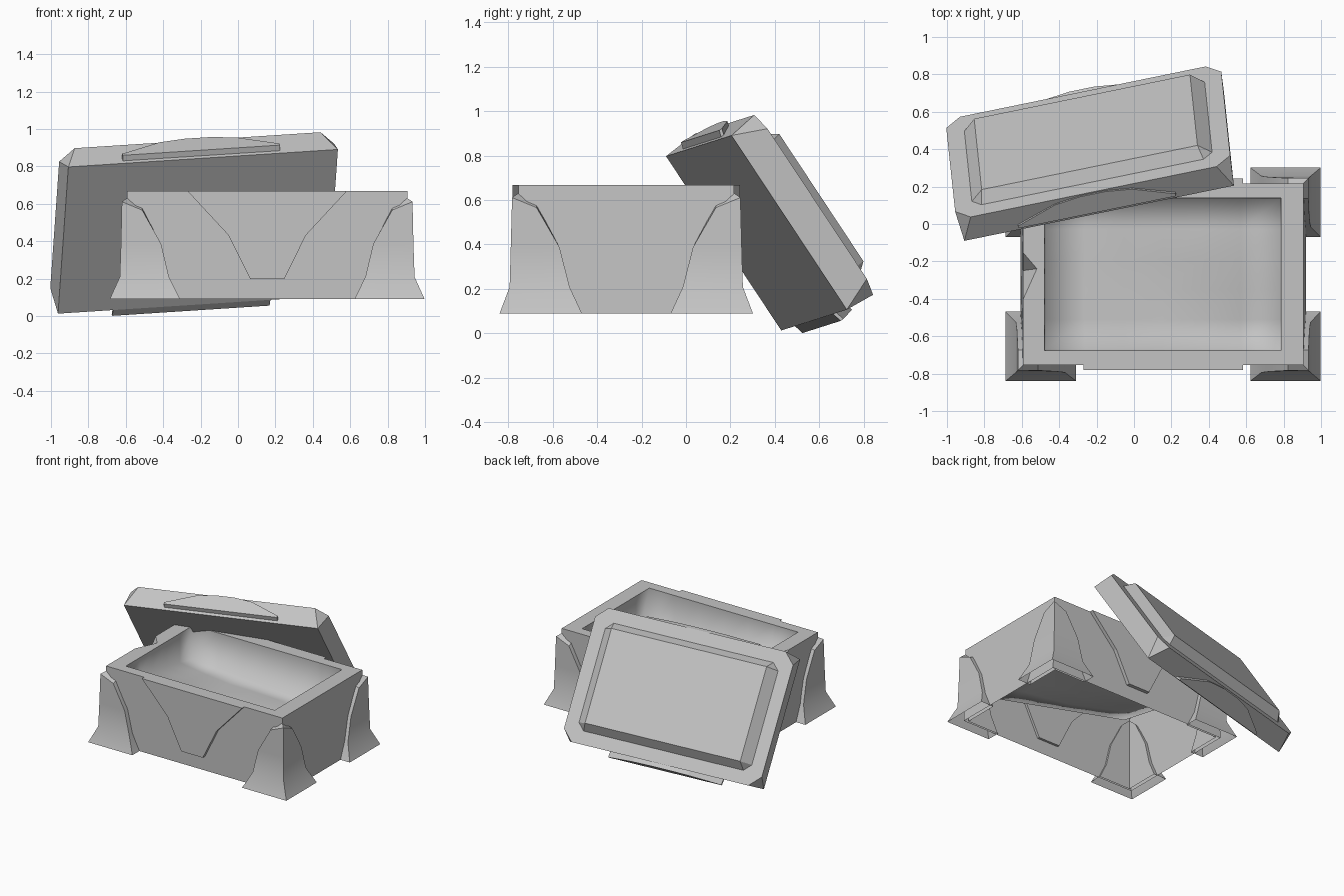
import bpy, bmesh, math
from mathutils import Vector, Matrix

old = bpy.data.objects.get("Cube")
if old:
    bpy.data.objects.remove(old)

grey = bpy.data.materials.new("stone_grey")
grey.use_nodes = True
COLOUR = (0.55, 0.55, 0.55, 1)
grey.diffuse_color = COLOUR
grey.node_tree.nodes["Principled BSDF"].inputs["Base Color"].default_value = COLOUR

CENTRE = Vector((0.156, -0.269, -0.004))
WX, WY = 0.749, 0.485          # half size of the box walls
LOW, TOP = 0.094, 0.672


def finish(name, bm, matrix=None, smooth=0, fix=True):
    if fix:
        bmesh.ops.recalc_face_normals(bm, faces=bm.faces)
    mesh = bpy.data.meshes.new(name)
    bm.to_mesh(mesh)
    bm.free()
    mesh.materials.append(grey)
    ob = bpy.data.objects.new(name, mesh)
    bpy.context.scene.collection.objects.link(ob)
    ob.matrix_world = matrix or Matrix.Translation(CENTRE)
    if smooth:
        bpy.ops.object.select_all(action='DESELECT')
        ob.select_set(True)
        bpy.context.view_layer.objects.active = ob
        bpy.ops.object.shade_smooth_by_angle(angle=math.radians(smooth))


def bridge(bm, a, b):
    n = len(a)
    for i in range(n):
        bm.faces.new((a[i], a[(i + 1) % n], b[(i + 1) % n], b[i]))


def ring(bm, pts):
    return [bm.verts.new(p) for p in pts]


def rect(x0, x1, y0, y1, z):
    return [(x0, y0, z), (x1, y0, z), (x1, y1, z), (x0, y1, z)]


def octagon(x0, x1, y0, y1, z, c):
    # starts with the two points of the first corner, and so on round
    return [(x0, y0 + c, z), (x0 + c, y0, z), (x1 - c, y0, z), (x1, y0 + c, z),
            (x1, y1 - c, z), (x1 - c, y1, z), (x0 + c, y1, z), (x0, y1 - c, z)]


def prism(bm, pts, offset):
    a = ring(bm, pts)
    b = ring(bm, [Vector(p) + Vector(offset) for p in pts])
    bridge(bm, a, b)
    bm.faces.new(a)
    bm.faces.new(b)


# --- Box walls with rim and a chipped notch in the right-hand end
IX0, IX1, IY0, IY1 = -0.635, 0.63, -0.408, 0.408
bm = bmesh.new()
bottom = ring(bm, rect(-WX - 0.014, WX + 0.014, -WY, WY, LOW))
top = ring(bm, rect(-WX, WX, -WY, WY, TOP))
inner = ring(bm, rect(IX0, IX1, IY0, IY1, TOP))
for i in range(3):
    bm.faces.new((bottom[i], bottom[i + 1], top[i + 1], top[i]))
    bm.faces.new((top[i], top[i + 1], inner[i + 1], inner[i]))
notch_a, notch_b, tip, dip = ring(bm, [(-WX, 0.116, TOP), (-WX, -0.134, TOP),
                                       (-0.675, 0.03, TOP), (-WX, 0.02, 0.56)])
bm.faces.new((bottom[3], bottom[0], top[0], notch_b, dip, notch_a, top[3]))
bm.faces.new((top[3], notch_a, tip, notch_b, top[0], inner[0], inner[3]))
bm.faces.new((notch_a, dip, tip))
bm.faces.new((tip, dip, notch_b))
finish("box_walls", bm)


# --- Inner lining: upright sides running softly into a slanting, uneven floor
def floor_z(u, v):
    front = 0.58 + (0.30 - 0.58) * u
    back = 0.42 + (0.34 - 0.42) * u
    bump = 0.04 * math.sin(math.pi * u) * math.sin(math.pi * v) * math.cos(5 * u + 3 * v)
    return front * (1 - v) + back * v + bump


bm = bmesh.new()
NU, NV, INSET = 6, 5, 0.006
grid = [[bm.verts.new((IX0 + INSET + (IX1 - IX0 - 2 * INSET) * i / NU,
                       IY0 + INSET + (IY1 - IY0 - 2 * INSET) * j / NV,
                       floor_z(i / NU, j / NV))) for j in range(NV + 1)]
        for i in range(NU + 1)]
for i in range(NU):
    for j in range(NV):
        bm.faces.new((grid[i][j], grid[i + 1][j], grid[i + 1][j + 1], grid[i][j + 1]))
border = ([grid[i][0] for i in range(NU)] + [grid[NU][j] for j in range(NV)]
          + [grid[i][NV] for i in range(NU, 0, -1)] + [grid[0][j] for j in range(NV, 0, -1)])
edge = ring(bm, [(IX0 + (IX1 - IX0) * (b.co.x - IX0 - INSET) / (IX1 - IX0 - 2 * INSET),
                  IY0 + (IY1 - IY0) * (b.co.y - IY0 - INSET) / (IY1 - IY0 - 2 * INSET),
                  TOP) for b in border])
bridge(bm, edge, border)
finish("box_lining", bm, smooth=180, fix=False)

# --- Flared corner legs: height, outer x, outer y, inner edge x, inner edge y
LEVELS = [(0.57, 0.777, 0.514, 0.668, 0.404), (0.39, 0.782, 0.52, 0.567, 0.30),
          (0.213, 0.788, 0.525, 0.525, 0.255), (LOW, 0.842, 0.57, 0.466, 0.20)]
for sx, side in ((-1, "right"), (1, "left")):
    for sy, end in ((-1, "front"), (1, "back")):
        bm = bmesh.new()
        rings = []
        for k, (z, ox, oy, ax, ay) in enumerate(LEVELS):
            cx, cy = WX - 0.015, WY - 0.015
            section = [(ox, oy), (ax, oy), (ax, cy), (cx, cy), (cx, ay), (ox, ay)]
            # the top slopes up to the box corner and bevels inward
            rise = (0.045, 0, 0.015, 0.075, 0.015, 0) if k == 0 else (0,) * 6
            rings.append(ring(bm, [(x * sx, y * sy, z + r)
                                   for (x, y), r in zip(section, rise)]))
        for a, b in zip(rings, rings[1:]):
            bridge(bm, a, b)
        crown = rings[0]
        bm.faces.new((crown[0], crown[1], crown[2], crown[3]))
        bm.faces.new((crown[0], crown[3], crown[4], crown[5]))
        finish(f"{end}_{side}_leg", bm, smooth=38)

# --- Tapered plates on the front and back walls
HALF = [(0.426, TOP), (0.208, 0.437), (0.091, 0.202)]
PLATE = HALF + [(-x, z) for x, z in reversed(HALF)]
for sy, end in ((-1, "front"), (1, "back")):
    bm = bmesh.new()
    prism(bm, [(x, sy * 0.512, z) for x, z in PLATE], (0, -sy * 0.045, 0))
    finish(f"{end}_plate", bm)

# --- Lid leaning on the back: local x along, y down the slope, z outward
LEN, WID, THICK = 1.474, 0.942, 0.152
u = Vector((1.431, 0.293, 0.093)).normalized()
v = Vector((-0.05, 0.518, -0.781))
v = (v - u * v.dot(u)).normalized()
n = u.cross(v)
lean = Matrix((u, v, n)).transposed().to_4x4()
lean.translation = (-0.907, -0.09, 0.797)

# body: sharp rectangle inside, clipped corners outside
bm = bmesh.new()
base = ring(bm, rect(0, LEN, 0, WID, 0))
outer = ring(bm, octagon(-0.015, LEN + 0.015, -0.015, WID + 0.015, THICK, 0.08))
bm.faces.new(base)
bm.faces.new(outer)
for i in range(4):
    bm.faces.new((base[i], outer[2 * i], outer[2 * i + 1]))
    bm.faces.new((base[i], outer[2 * i + 1], outer[(2 * i + 2) % 8], base[(i + 1) % 4]))
finish("lid_body", bm, lean)

# raised panel
bm = bmesh.new()
base = ring(bm, octagon(0.08, LEN - 0.08, 0.08, WID - 0.08, THICK, 0.05))
crown = ring(bm, rect(0.147, LEN - 0.147, 0.125, WID - 0.13, 0.217))
bm.faces.new(crown)
for i in range(4):
    bm.faces.new((crown[i], base[2 * i], base[2 * i + 1]))
    bm.faces.new((crown[i], base[2 * i + 1], base[(2 * i + 2) % 8], crown[(i + 1) % 4]))
finish("lid_panel", bm, lean)

# edge plates on both long sides of the lid, undercut towards the lid
for y, depth, lift, end in ((-0.032, 0.04, 0.03, "upper"),
                            (WID + 0.045, -0.05, 0.012, "lower")):
    half = [(0.43, lift), (0.43, lift + 0.015), (0.21, 0.13), (0.07, 0.149)]
    outline = half + [(-x, z) for x, z in reversed(half)]
    bm = bmesh.new()
    prism(bm, [(LEN / 2 - 0.005 + x, y, z) for x, z in outline], (0, depth, -0.012))
    finish(f"lid_{end}_plate", bm, lean)
